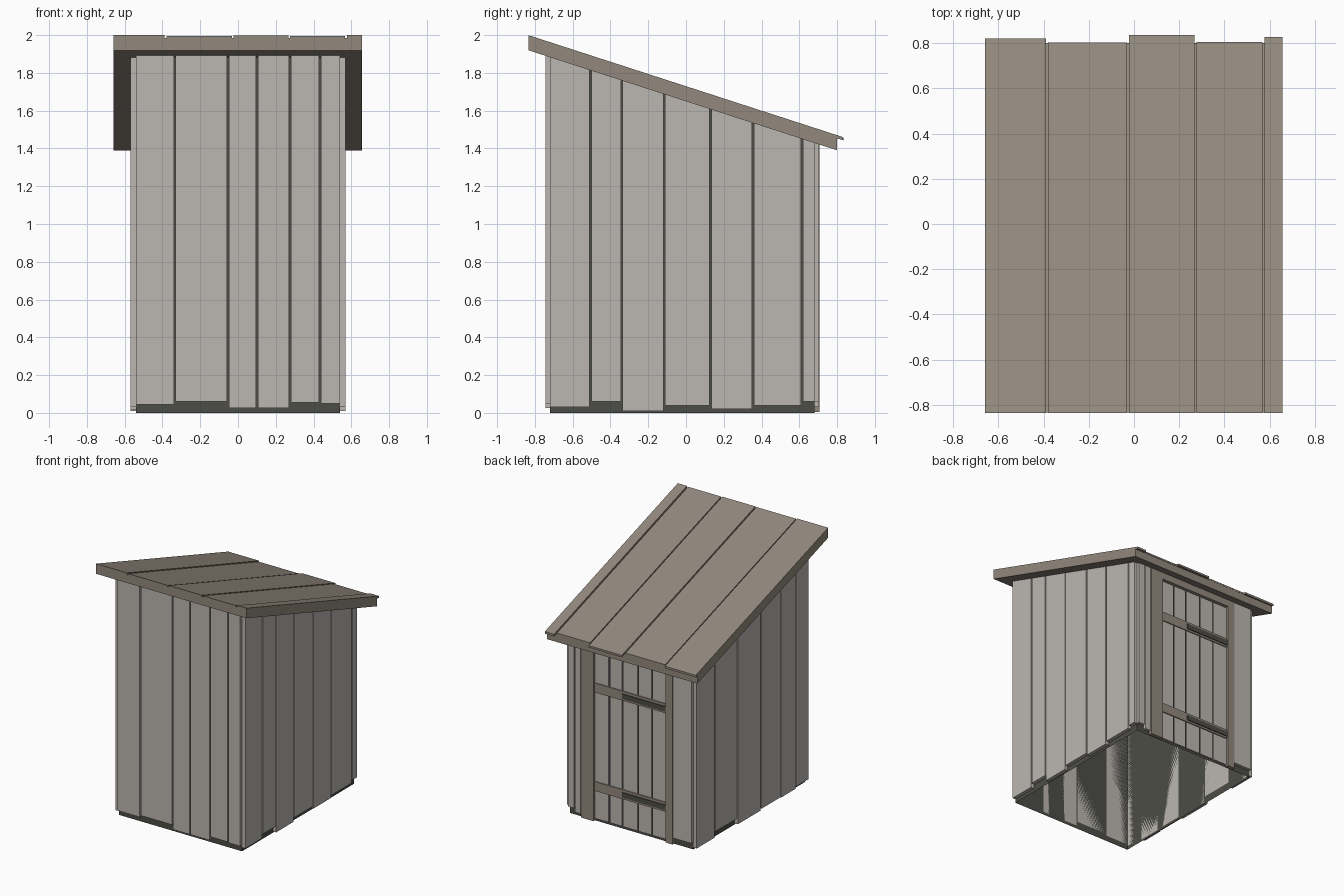
import bpy
import bmesh

if "Cube" in bpy.data.objects:
    bpy.data.objects.remove(bpy.data.objects["Cube"], do_unlink=True)


def material(name, color):
    mat = bpy.data.materials.new(name)
    mat.use_nodes = True
    mat.diffuse_color = (*color, 1)
    mat.node_tree.nodes["Principled BSDF"].inputs["Base Color"].default_value = (*color, 1)
    return mat


GREY = material("weathered grey wood", (0.50, 0.475, 0.44))
BROWN = material("brown wood", (0.29, 0.248, 0.207))
DARK = material("dark backing", (0.072, 0.074, 0.061))


def under_roof(y):
    """Height of the sloping underside of the roof."""
    return 1.92 - 0.324 * (y + 0.835)


def roof_plus(offset):
    return lambda y: under_roof(y) + offset


WALL_TOP = roof_plus(0.005)


def make(name, mat, blocks, open_ends=False):
    """One object from blocks (x range, y range, bottom, top); heights may follow the slope."""
    bm = bmesh.new()
    for xs, ys, bottom, top in blocks:
        made = bmesh.ops.create_cube(bm, size=1)
        for v in made["verts"]:
            y = ys[v.co.y > 0]
            z = top if v.co.z > 0 else bottom
            v.co = (xs[v.co.x > 0], y, z(y) if callable(z) else z)
    bm.normal_update()
    if open_ends:
        ends = [f for f in bm.faces if abs(f.normal.z) > 0.5]
        bmesh.ops.delete(bm, geom=ends, context="FACES")
    mesh = bpy.data.meshes.new(name)
    bm.to_mesh(mesh)
    bm.free()
    mesh.materials.append(mat)
    obj = bpy.data.objects.new(name, mesh)
    bpy.context.collection.objects.link(obj)
    return obj


def planks(edges, gap=0.01):
    """Split a run of edges into plank ranges with a gap between neighbours."""
    last = len(edges) - 2
    return [(a + (gap / 2 if i else 0), b - (gap / 2 if i < last else 0))
            for i, (a, b) in enumerate(zip(edges, edges[1:]))]


# Dark inner walls that show between the planks, open underneath
make("inner_walls", DARK, [((-0.54, 0.54), (-0.72, 0.68), 0, WALL_TOP)], open_ends=True)

# Front wall planks with uneven bottoms
front = planks([-0.54, -0.335, -0.052, 0.10, 0.275, 0.435, 0.54])
front_feet = [0.045, 0.06, 0.025, 0.025, 0.055, 0.05]
make("front_planks", GREY,
     [(xs, (-0.745, -0.72), z, WALL_TOP) for xs, z in zip(front, front_feet)])

# Side wall planks
left = planks([-0.72, -0.505, -0.34, -0.115, 0.13, 0.355, 0.615, 0.68])
left_feet = [0.03, 0.06, 0.01, 0.04, 0.02, 0.04, 0.06]
make("left_planks", GREY,
     [((0.54, 0.568), ys, z, WALL_TOP) for ys, z in zip(left, left_feet)])

right = planks([-0.72, -0.56, -0.37, -0.125, 0.17, 0.45, 0.68])
right_feet = [0.03, 0.015, 0.02, 0.01, 0.06, 0.015]
make("right_planks", GREY,
     [((-0.57, -0.54), ys, z, WALL_TOP) for ys, z in zip(right, right_feet)])

# Back wall planks on both sides of the door
back = [((-0.54, -0.38), 0.055), ((0.43, 0.48), 0.03), ((0.49, 0.54), 0.06)]
make("back_planks", GREY, [(xs, (0.68, 0.703), z, WALL_TOP) for xs, z in back])

# Door frame
FRAME_Y = (0.675, 0.708)
make("door_frame", BROWN,
     [((0.315, 0.425), FRAME_Y, 0.005, WALL_TOP),
      ((-0.378, -0.315), FRAME_Y, 0.005, WALL_TOP),
      ((-0.315, 0.315), FRAME_Y, 1.365, WALL_TOP)])

# Door planks, cross bars and hinge straps
door = planks([-0.315, -0.185, -0.06, 0.075, 0.19, 0.315])
make("door_planks", GREY, [(xs, (0.675, 0.688), 0.02, 1.36) for xs in door])
bars = [0.278, 1.058]
make("door_bars", BROWN,
     [((-0.315, 0.315), (0.682, 0.696), z - 0.037, z + 0.037) for z in bars])
make("hinge_straps", DARK,
     [((-0.315, 0.07), (0.69, 0.703), z - 0.022, z + 0.018) for z in bars])

# Sloping roof slab and its cover boards
make("roof_slab", BROWN,
     [((-0.66, 0.657), (-0.833, 0.8), under_roof, roof_plus(0.065))])
roof = planks([-0.66, -0.384, -0.027, 0.272, 0.572, 0.657], gap=0.009)
roof_ends = [0.82, 0.802, 0.835, 0.805, 0.828]
roof_tops = [0.08, 0.076, 0.078, 0.076, 0.08]
make("roof_boards", BROWN,
     [(xs, (-0.835, end), roof_plus(0.063), roof_plus(top))
      for xs, end, top in zip(roof, roof_ends, roof_tops)])
